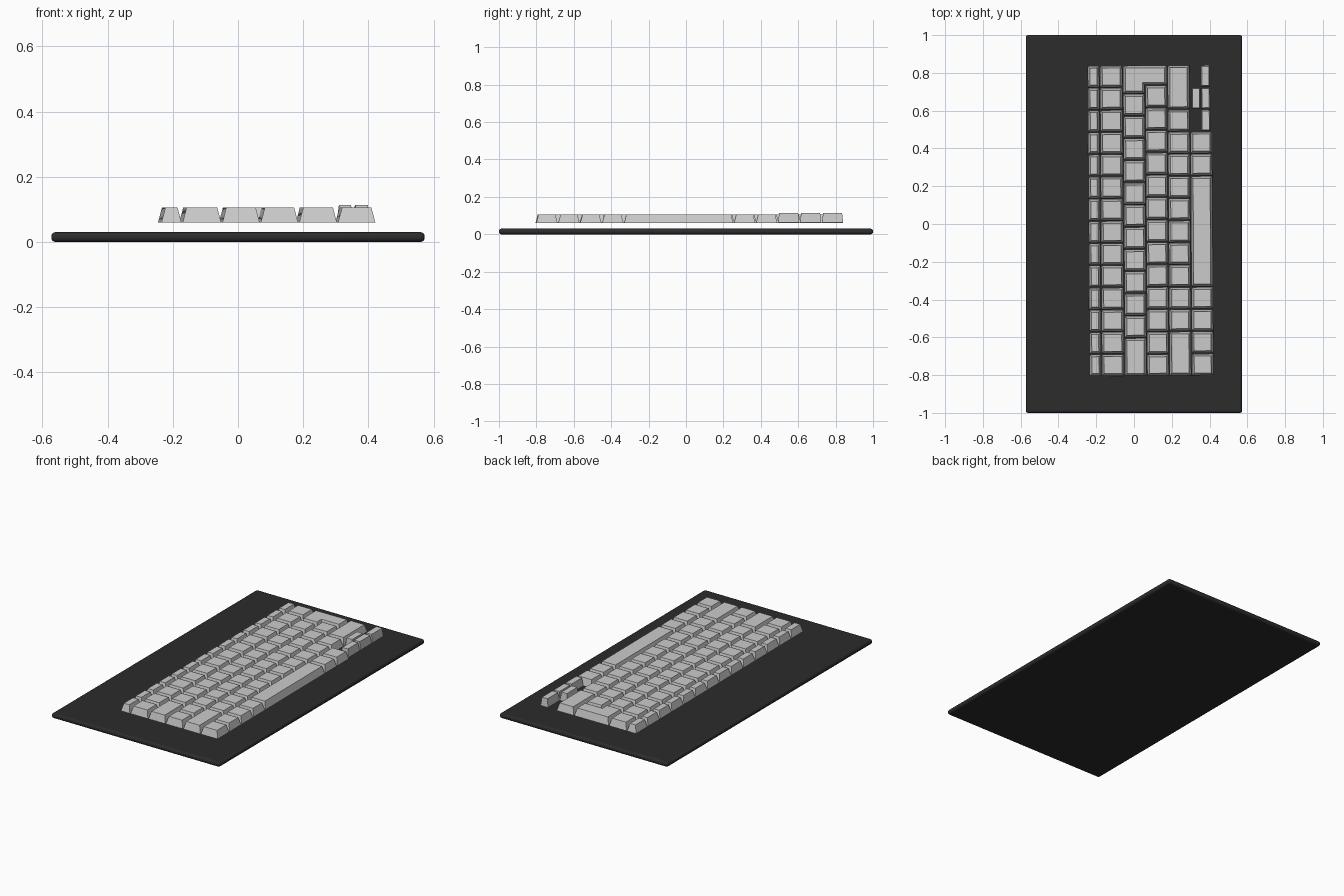
import bpy, bmesh
from mathutils import Matrix, Vector

if "Cube" in bpy.data.objects:
    bpy.data.objects.remove(bpy.data.objects["Cube"])

ROT = Matrix.Translation((0, 0.0175, 0)) @ Matrix.Rotation(0.0065, 4, 'Z') @ Matrix.Translation((0, -0.0175, 0))
TOP, U, GAP = 0.84, 0.1175, 0.002      # back end of the key field, key pitch, half gap


def offset(pts, d):
    """Inset a counter-clockwise right-angled outline by d."""
    out = []
    for i, p in enumerate(pts):
        a = (p - pts[i - 1]).normalized()
        b = (pts[(i + 1) % len(pts)] - p).normalized()
        out.append(p + d * Vector((-a.y - b.y, a.x + b.x)))
    return out


def add_key(bm, pts, taper=0.012, z0=0.06, z1=0.106):
    """Tapered keycap on a right-angled outline."""
    pts = offset([Vector(p) for p in pts], GAP)
    lo = [bm.verts.new((p.x, p.y, z0)) for p in pts]
    hi = [bm.verts.new((p.x, p.y, z1)) for p in offset(pts, taper)]
    bm.faces.new(lo[::-1])
    bm.faces.new(hi)
    n = len(pts)
    for i in range(n):
        j = (i + 1) % n
        bm.faces.new((lo[i], lo[j], hi[j], hi[i]))


def rect(x0, x1, u0, u1):
    """Outline from x range and key-unit range counted from the back end."""
    y0, y1 = TOP - u1 * U, TOP - u0 * U
    return [(x0, y0), (x1, y0), (x1, y1), (x0, y1)]


def finish(bm, name):
    mesh = bpy.data.meshes.new(name)
    bm.transform(ROT)
    bm.to_mesh(mesh)
    bm.free()
    bpy.context.collection.objects.link(bpy.data.objects.new(name, mesh))


# dark rounded base plate
bpy.ops.mesh.primitive_cube_add(size=1, location=(0, 0, 0.015))
base = bpy.context.object
base.name = "base_plate"
base.scale = (1.146, 2, 0.03)
bpy.ops.object.transform_apply(location=False, rotation=False, scale=True)
bev = base.modifiers.new("round", 'BEVEL')
bev.width, bev.segments = 0.013, 4
mat = bpy.data.materials.new("dark_plate")
mat.diffuse_color = (0.025, 0.025, 0.025, 1)
mat.use_nodes = True
mat.node_tree.nodes["Principled BSDF"].inputs["Base Color"].default_value = mat.diffuse_color
base.data.materials.append(mat)
bpy.ops.object.shade_smooth_by_angle()

# key rows: x range, start offset in units, key lengths in units
rows = {
    "function_row": (-0.242, -0.177, 0, [1] * 14),
    "number_row": (-0.177, -0.055, 0, [1] * 14),
    "upper_letter_row": (-0.055, 0.063, 1.28, [1] * 11 + [1.72]),
    "home_letter_row": (0.063, 0.181, 0.9, [1.01] * 13),
    "lower_letter_row": (0.181, 0.300, 0, [2] + [1] * 10 + [2]),
    "space_row": (0.300, 0.418, 3, [1, 1, 5, 1, 1, 1, 1]),
}
for name, (x0, x1, u, lengths) in rows.items():
    bm = bmesh.new()
    for n in lengths:
        add_key(bm, rect(x0, x1, u, min(u + n, 14)))
        u += n
    finish(bm, name)

# L-shaped enter key
bm = bmesh.new()
ya, yb = TOP - 0.9 * U, TOP - 1.28 * U
add_key(bm, [(-0.055, yb), (0.063, yb), (0.063, ya), (0.181, ya), (0.181, TOP), (-0.055, TOP)])
finish(bm, "enter_key")

# half-size arrow keys
bm = bmesh.new()
for x0, x1, u in [(0.306, 0.359, 1), (0.356, 0.410, 0), (0.356, 0.410, 1), (0.356, 0.410, 2)]:
    add_key(bm, rect(x0, x1, u, u + 1), taper=0.006, z0=0.062, z1=0.113)
finish(bm, "arrow_keys")
